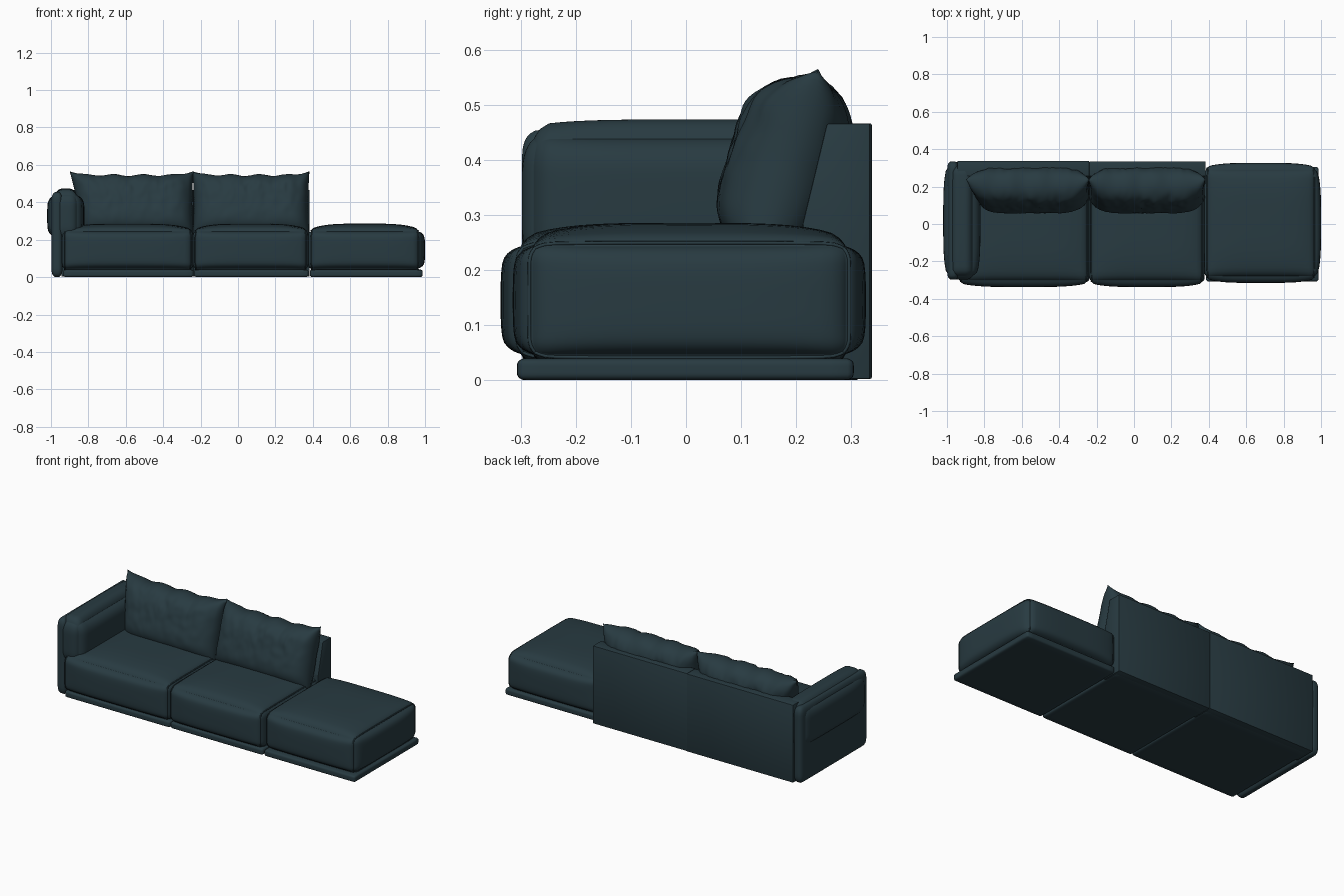
import bpy
import bmesh
import math
from mathutils import Vector, noise

cube = bpy.data.objects.get("Cube")
if cube:
    bpy.data.objects.remove(cube)

# One fabric colour throughout
fabric = bpy.data.materials.new("dark teal fabric")
fabric.use_nodes = True
teal = (0.021, 0.043, 0.053, 1)
fabric.diffuse_color = teal
shader = fabric.node_tree.nodes["Principled BSDF"]
shader.inputs["Base Color"].default_value = teal
shader.inputs["Roughness"].default_value = 0.9


def finish(name, bm, angle=40):
    bmesh.ops.recalc_face_normals(bm, faces=bm.faces)
    mesh = bpy.data.meshes.new(name)
    bm.to_mesh(mesh)
    bm.free()
    mesh.materials.append(fabric)
    obj = bpy.data.objects.new(name, mesh)
    bpy.context.collection.objects.link(obj)
    bpy.ops.object.select_all(action='DESELECT')
    obj.select_set(True)
    bpy.context.view_layer.objects.active = obj
    bpy.ops.object.shade_smooth_by_angle(angle=math.radians(angle))
    return obj


def cushion_shape(low, high, radius, bulge):
    """Return a mapping from the unit cube surface to a rounded, puffed box."""
    low, high, radius = Vector(low), Vector(high), Vector(radius)
    centre, half = (low + high) / 2, (high - low) / 2

    def shape(p):
        s = [math.sin(c * math.pi / 2) for c in p]
        inner, d = Vector(), Vector()
        for i in range(3):
            limit = half[i] - radius[i]
            inner[i] = max(-limit, min(limit, s[i] * half[i]))
            d[i] = (s[i] * half[i] - inner[i]) / radius[i]
        d.normalize()
        out = Vector([inner[i] + d[i] * radius[i] for i in range(3)])
        for i in range(3):
            a, b = [s[j] ** 4 for j in range(3) if j != i]
            out[i] += bulge[i] * s[i] ** 3 * (1 - a) * (1 - b)
        if bulge[2] and s[2] < 0:      # undersides stay flat
            out.z = max(out.z, -half.z)
        return centre + out
    return shape


def cushion(name, shape, cuts=23):
    bm = bmesh.new()
    bmesh.ops.create_cube(bm, size=2)
    bmesh.ops.subdivide_edges(bm, edges=bm.edges, cuts=cuts, use_grid_fill=True)
    for v in bm.verts:
        v.co = shape(v.co.copy())
    return finish(name, bm, 60)


def piping(name, shape, across):
    """Thin welt that follows a cushion around its side panel."""
    steps = 20
    ticks = [-1 + 2 * i / steps for i in range(steps)]
    loop = [(t, 1) for t in ticks] + [(1, -t) for t in ticks]
    loop += [(-t, -1) for t in ticks] + [(-1, t) for t in ticks]
    curve = bpy.data.curves.new(name, 'CURVE')
    curve.dimensions = '3D'
    curve.bevel_depth = 0.0035
    curve.bevel_resolution = 1
    spline = curve.splines.new('POLY')
    spline.points.add(len(loop) - 1)
    for point, (y, z) in zip(spline.points, loop):
        point.co = (*shape((across, y, z)), 1)
    spline.use_cyclic_u = True
    curve.materials.append(fabric)
    obj = bpy.data.objects.new(name, curve)
    bpy.context.collection.objects.link(obj)


# Seat modules: padded block with welts on a low plinth
modules = [("right_seat", -0.94, -0.24, -0.315, 0.3),
           ("middle_seat", -0.24, 0.375, -0.315, 0.3),
           ("ottoman", 0.38, 0.975, -0.293, 0.305)]
for name, x0, x1, y0, y1 in modules:
    end = 0.025 if name == "ottoman" else 0.004
    shape = cushion_shape((x0, y0, 0.036), (x1, y1, 0.255),
                          (0.03, 0.05, 0.04), (end, 0.022, 0.031))
    seat = cushion(name, shape)
    if name == "ottoman":              # inner end sits flush with its neighbour
        for v in seat.data.vertices:
            v.co.x = max(v.co.x, x0 - 0.004)
    for side, across in (("right", -0.86), ("left", 0.86)):
        piping(f"{name}_{side}_welt", shape, across)
    base = cushion_shape((x0 + 0.004, -0.307, 0), (x1 + end * 0.5, 0.305, 0.04),
                         (0.015, 0.015, 0.012), (0, 0, 0))
    cushion(name + "_plinth", base, 11)

# Armrest: upright outer panel with a padded roll on its inner side
cushion("arm_panel", cushion_shape((-0.998, -0.298, 0), (-0.938, 0.335, 0.455),
                                   (0.024, 0.03, 0.045), (0, 0, 0)))
cushion("arm_pad", cushion_shape((-0.996, -0.29, 0.19), (-0.845, 0.325, 0.462),
                                 (0.06, 0.045, 0.08), (0.024, 0.008, 0.012)))


# Backrest panels: sloped front face, upright back
def back_panel(name, x0, x1, y_back):
    profile = [(y_back, 0.002), (y_back, 0.467), (0.256, 0.467),
               (0.212, 0.285), (0.212, 0.002)]
    bm = bmesh.new()
    face = bm.faces.new([bm.verts.new((x0, y, z)) for y, z in profile])
    extruded = bmesh.ops.extrude_face_region(bm, geom=[face])["geom"]
    verts = [g for g in extruded if isinstance(g, bmesh.types.BMVert)]
    bmesh.ops.translate(bm, verts=verts, vec=(x1 - x0, 0, 0))
    bmesh.ops.bevel(bm, geom=bm.edges[:], offset=0.004, segments=2,
                    affect='EDGES', profile=0.5)
    finish(name, bm)


back_panel("right_back_panel", -0.945, -0.24, 0.338)
back_panel("middle_back_panel", -0.24, 0.383, 0.335)


# Loose back pillows: leaning, pinched corners, creased along the top
def pillow(name, x0, x1, taper):
    bm = bmesh.new()
    centre, half = (x0 + x1) / 2, (x1 - x0) / 2
    for side, depth in ((-1, 0.112), (1, 0.09)):
        made = bmesh.ops.create_grid(bm, x_segments=56, y_segments=36, size=1)
        for vert in made["verts"]:
            u, v = vert.co.x, vert.co.y
            t = (v + 1) / 2
            puff = (max(0, 1 - u ** 6) * max(0, 1 - v ** 4)) ** 0.6
            crease = noise.noise(Vector((u * 7 + x0, v * 2.5, side)))
            crease += 0.5 * noise.noise(Vector((u * 16 - x0, v * 4, side * 3)))
            h = side * puff * (depth + 0.012 * crease * t)
            x = centre + u * half * (1 - 0.02 * (1 - v * v))
            if u < 0:
                x += taper * -u * (1 - t)
            edge = 0.006 * math.sin(u * 13 + x0) * (1 - u * u)
            z = 0.22 + t * (0.322 + 0.024 * abs(u) ** 5 + edge)
            y = 0.135 + 0.105 * t
            vert.co = (x, y + h * 0.96, z - h * 0.29)
    bmesh.ops.remove_doubles(bm, verts=bm.verts, dist=0.0003)
    finish(name, bm, 70)


pillow("right_back_pillow", -0.9, -0.238, 0.07)
pillow("middle_back_pillow", -0.243, 0.382, 0)
